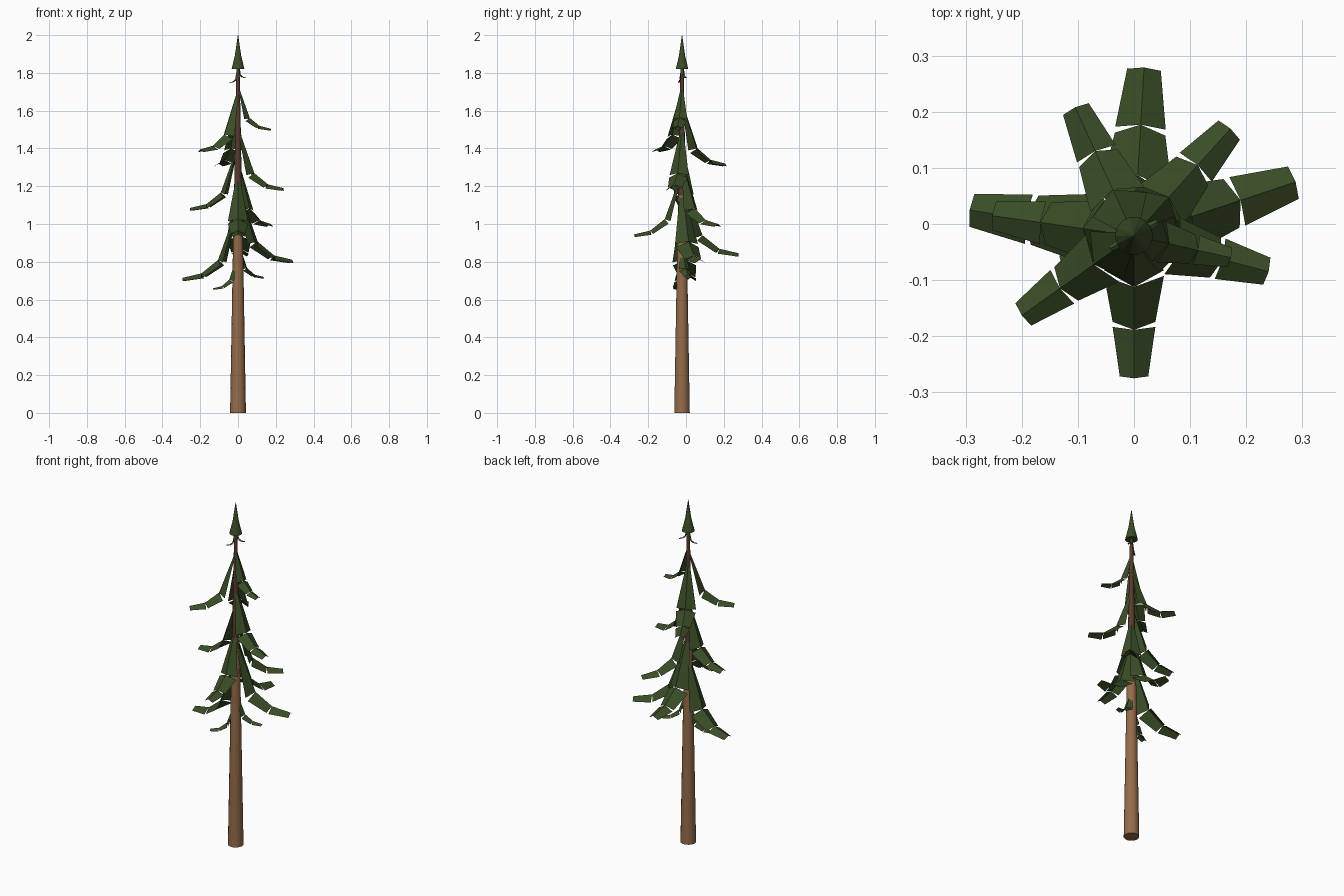
import bpy, bmesh, math
from mathutils import Vector

if "Cube" in bpy.data.objects:
    bpy.data.objects.remove(bpy.data.objects["Cube"])

CY = -0.021  # trunk axis sits slightly forward


def material(name, rgb):
    m = bpy.data.materials.new(name)
    m.diffuse_color = (*rgb, 1)
    m.use_nodes = True
    m.node_tree.nodes["Principled BSDF"].inputs["Base Color"].default_value = m.diffuse_color
    return m


BARK = material("bark brown", (0.30, 0.15, 0.07))
DARK = material("dark bark", (0.10, 0.042, 0.027))
GREEN = material("needle green", (0.042, 0.074, 0.02))


def finish(bm, name, mats):
    me = bpy.data.meshes.new(name)
    bm.to_mesh(me)
    bm.free()
    for m in mats:
        me.materials.append(m)
    ob = bpy.data.objects.new(name, me)
    bpy.context.collection.objects.link(ob)
    return ob


def lathe(name, profile, mats, sides=14, dark_from=9.0, smooth=False):
    """Stack of rings (radius, z) joined by quads, capped at both ends."""
    bm = bmesh.new()
    rings = [[bm.verts.new((r * math.cos(2 * math.pi * i / sides),
                            CY + r * math.sin(2 * math.pi * i / sides), z))
              for i in range(sides)] for r, z in profile]
    for a, b in zip(rings, rings[1:]):
        for i in range(sides):
            j = (i + 1) % sides
            f = bm.faces.new((a[i], a[j], b[j], b[i]))
            f.smooth = smooth
            if f.calc_center_median().z > dark_from:
                f.material_index = 1
    bm.faces.new(rings[0][::-1])
    bm.faces.new(rings[-1])
    return finish(bm, name, mats)


def branch(name, x, y, tip_z, rise=1.1):
    """Three roof-shaped plates hinged along a drooping ridge that ends at x, y."""
    out = Vector((x, y - CY, 0))
    reach = out.length
    out.normalize()
    side = Vector((-out.y, out.x, 0))
    ridge = [(0.04, rise), (0.36, 0.32), (0.66, 0.08), (1.0, 0.0)]
    widths = [0.04, 0.21, 0.15, 0.10]
    bm = bmesh.new()
    for k in range(3):
        (r0, h0), (r1, h1) = ridge[k], ridge[k + 1]
        length = math.hypot(r1 - r0, h1 - h0)
        normal = out * ((h0 - h1) / length) + Vector((0, 0, (r1 - r0) / length))
        rows = []
        for (r, h), w in ((ridge[k], widths[k]), (ridge[k + 1], widths[k + 1])):
            mid = Vector((0, CY, tip_z + h * reach)) + out * r * reach
            w *= reach
            low = mid - normal * 0.6 * w
            rows.append([bm.verts.new(p) for p in (low - side * w, mid, low + side * w)])
        a, b = rows
        for i in (0, 1):
            bm.faces.new((a[i], b[i], b[i + 1], a[i + 1]))
    return finish(bm, name, [GREEN])


# Tapered trunk, darker inside the crown
lathe("trunk", [(0.042, 0), (0.026, 0.92), (0.021, 1.15), (0.008, 1.85)],
      [BARK, DARK], dark_from=1.2, smooth=True)

# Pointed treetop
lathe("treetop", [(0.034, 1.82), (0.017, 1.89), (0.001, 2.0)], [GREEN])

# Branches: tip x, tip y, tip ridge height
tips = [
    (-0.13, -0.07, 0.66), (-0.293, 0.025, 0.715), (0.135, 0.03, 0.72),
    (0.288, 0.075, 0.81), (0.018, 0.279, 0.845), (0.0, -0.275, 0.945),
    (0.172, 0.17, 1.0), (-0.253, 0.015, 1.085), (0.24, -0.085, 1.19),
    (-0.105, 0.208, 1.32), (-0.2, -0.163, 1.395), (0.173, -0.06, 1.505),
    (-0.043, -0.044, 1.75), (0.042, 0.004, 1.775),
]
for i, (x, y, z) in enumerate(tips):
    branch("branch_%02d" % (i + 1), x, y, z, 1.2 if z < 1.7 else 2.0)
